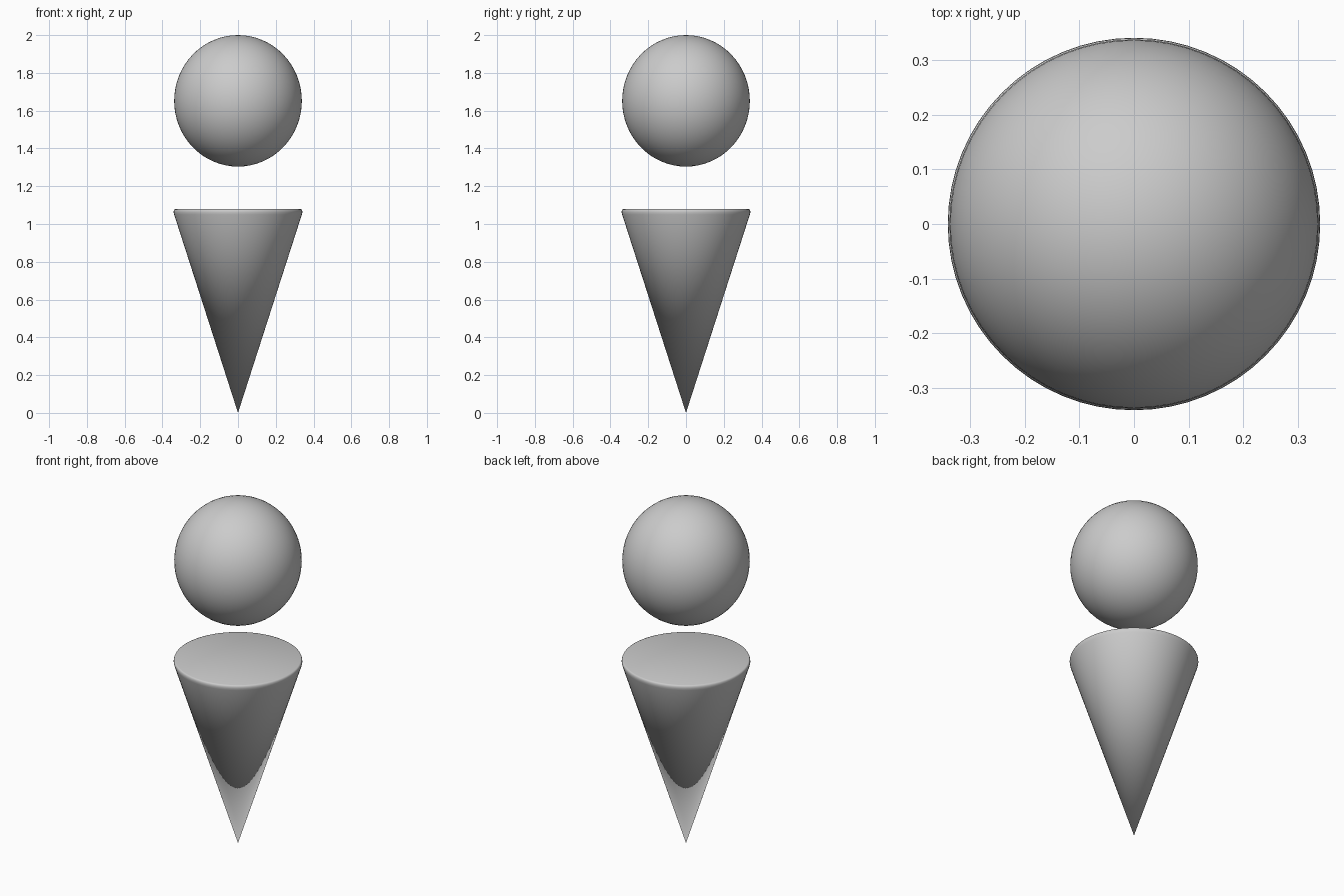
import bpy, bmesh, math

if "Cube" in bpy.data.objects:
    bpy.data.objects.remove(bpy.data.objects["Cube"])

def finish(name, bm, angle):
    bmesh.ops.recalc_face_normals(bm, faces=bm.faces)
    mesh = bpy.data.meshes.new(name)
    bm.to_mesh(mesh)
    bm.free()
    obj = bpy.data.objects.new(name, mesh)
    bpy.context.collection.objects.link(obj)
    bpy.ops.object.select_all(action='DESELECT')
    obj.select_set(True)
    bpy.context.view_layer.objects.active = obj
    bpy.ops.object.shade_smooth_by_angle(angle=math.radians(angle))
    return obj

# Cone body: point down, flat top with a small rounded rim
profile = [(0, 0), (0.338, 1.05), (0.341, 1.062), (0.340, 1.071),
           (0.337, 1.077), (0.332, 1.079), (0, 1.079)]
bm = bmesh.new()
verts = [bm.verts.new((r, 0, z)) for r, z in profile]
edges = [bm.edges.new(pair) for pair in zip(verts, verts[1:])]
bmesh.ops.spin(bm, geom=verts + edges, cent=(0, 0, 0), axis=(0, 0, 1),
               angle=math.tau, steps=64)
bmesh.ops.remove_doubles(bm, verts=bm.verts, dist=0.0001)
finish("cone_body", bm, 60)

# Floating head: slightly tall sphere
bm = bmesh.new()
bmesh.ops.create_uvsphere(bm, u_segments=64, v_segments=32, radius=1)
bmesh.ops.scale(bm, vec=(0.338, 0.338, 0.348), verts=bm.verts)
bmesh.ops.translate(bm, vec=(0, 0, 1.652), verts=bm.verts)
finish("round_head", bm, 60)
